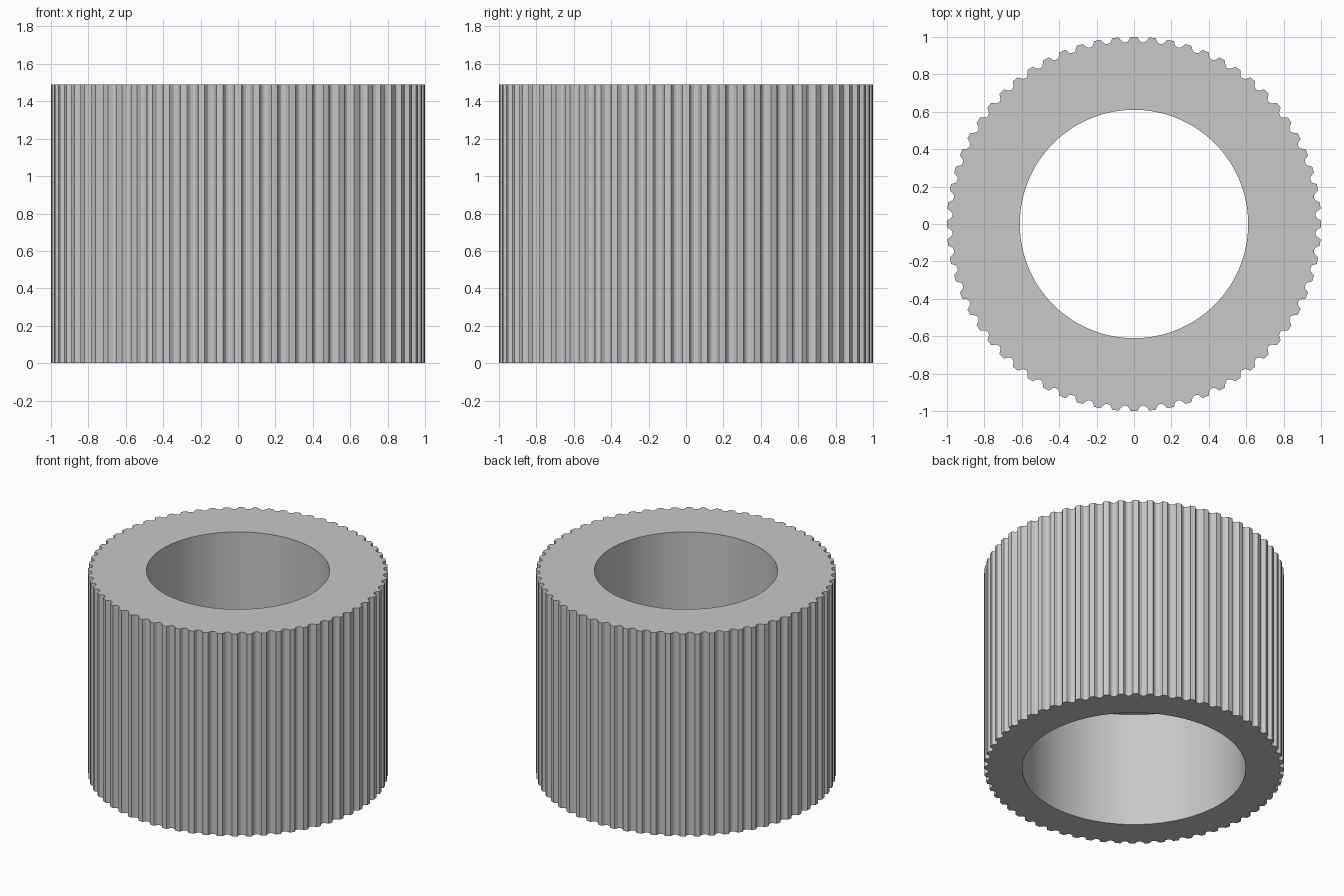
import bpy
import bmesh
import math

cube = bpy.data.objects.get("Cube")
if cube:
    bpy.data.objects.remove(cube, do_unlink=True)

TEETH = 64
HEIGHT = 1.49
STEP_Z = 0.845        # height of the ledge inside the bore
TOP_BORE = 0.61
BOTTOM_BORE = 0.745

# One tooth: (fraction of the pitch, radius)
TOOTH = [(-0.18, 1.0), (0.18, 1.0), (0.32, 0.978),
         (0.44, 0.972), (0.56, 0.972), (0.68, 0.978)]

grey = bpy.data.materials.new("plain grey")
grey.use_nodes = True
colour = (0.58, 0.58, 0.58, 1.0)
grey.diffuse_color = colour
grey.node_tree.nodes["Principled BSDF"].inputs["Base Color"].default_value = colour

# Toothed outline as (angle, radius)
outline = [((i + f) * math.tau / TEETH, r) for i in range(TEETH) for f, r in TOOTH]

bm = bmesh.new()


def ring(z, radius=None):
    """Toothed ring, or a plain circle when a radius is given."""
    return [bm.verts.new(((radius or r) * math.cos(a), (radius or r) * math.sin(a), z))
            for a, r in outline]


# Outer wall, top face, upper bore, ledge, wider lower bore, bottom face
rings = [ring(0), ring(HEIGHT), ring(HEIGHT, TOP_BORE), ring(STEP_Z, TOP_BORE),
         ring(STEP_Z, BOTTOM_BORE), ring(0, BOTTOM_BORE)]
count = len(outline)
for k, lower in enumerate(rings):
    upper = rings[(k + 1) % len(rings)]
    for i in range(count):
        j = (i + 1) % count
        bm.faces.new((lower[i], lower[j], upper[j], upper[i]))
bmesh.ops.recalc_face_normals(bm, faces=bm.faces)

mesh = bpy.data.meshes.new("toothed_sleeve")
bm.to_mesh(mesh)
bm.free()
mesh.materials.append(grey)
sleeve = bpy.data.objects.new("toothed_sleeve", mesh)
bpy.context.collection.objects.link(sleeve)

# Smooth bore with crisp tooth edges
bpy.ops.object.select_all(action='DESELECT')
sleeve.select_set(True)
bpy.context.view_layer.objects.active = sleeve
bpy.ops.object.shade_smooth_by_angle(angle=math.radians(20))
